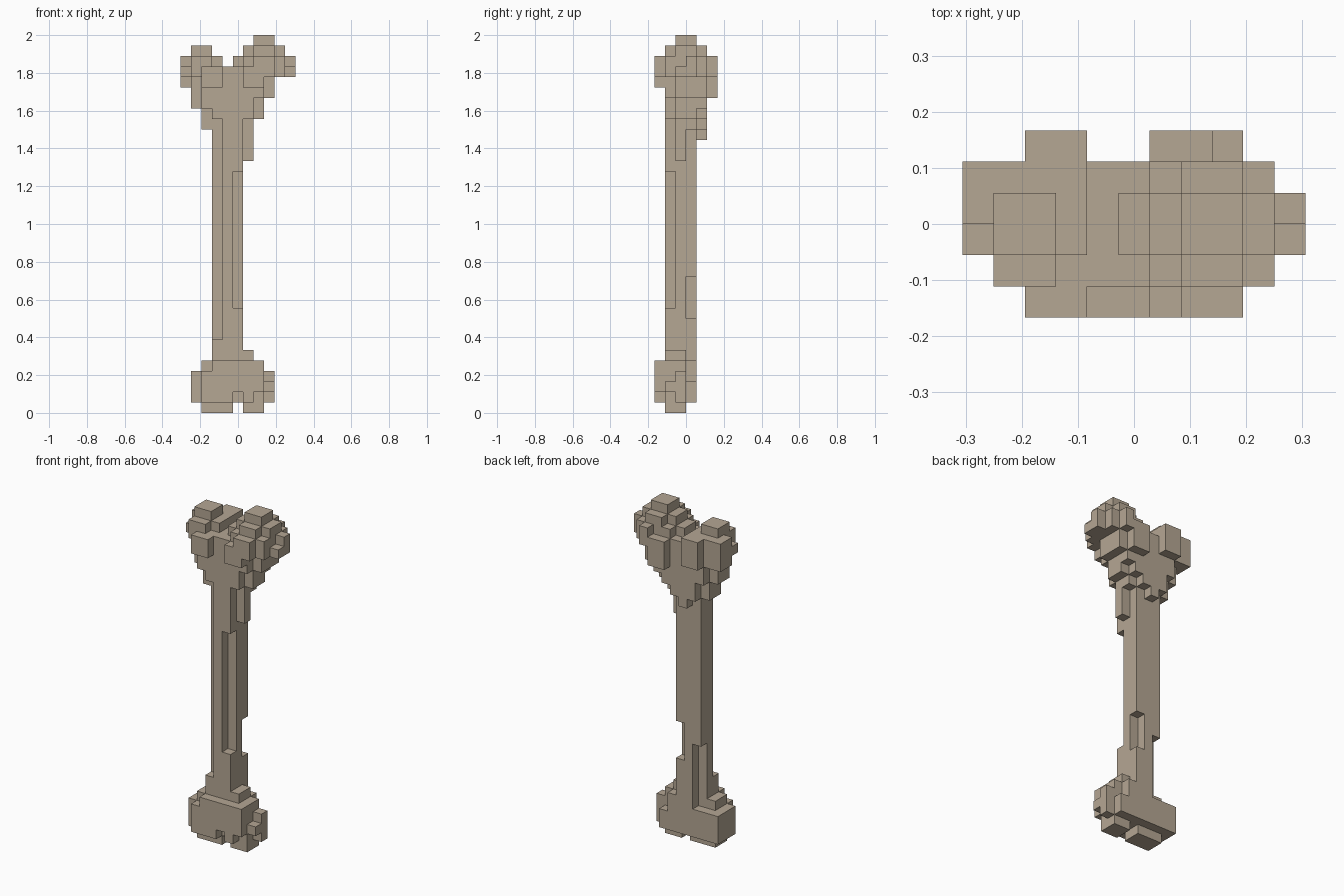
import bpy, bmesh
from itertools import product
from mathutils import Vector

cube = bpy.data.objects.get("Cube")
if cube:
    bpy.data.objects.remove(cube, do_unlink=True)

UNIT = 2 / 36                      # edge of one block
ORIGIN = Vector((-5.5, -3, 0))     # grid corner in blocks

bone = bpy.data.materials.new("weathered_bone")
bone.use_nodes = True
color = (0.46, 0.385, 0.295, 1)
bone.diffuse_color = color
bone.node_tree.nodes["Principled BSDF"].inputs["Base Color"].default_value = color


def box(x0, x1, y0, y1, z0, z1):
    return set(product(range(x0, x1), range(y0, y1), range(z0, z1)))


def fill(*boxes):
    return set().union(*(box(*b) for b in boxes))


# Shaft: square column with worn corners
shaft = box(3, 6, 1, 4, 5, 28)
shaft -= fill((5, 6, 1, 2, 10, 23),    # long front groove
              (3, 4, 1, 2, 7, 28),     # other front corner
              (5, 6, 3, 4, 9, 13),     # back nick
              (3, 4, 3, 4, 5, 11))     # lower back corner

# Lower head: two feet below a wide knuckle
lower = fill((2, 5, 1, 3, 0, 1), (6, 8, 1, 3, 0, 1),
             (2, 8, 0, 4, 1, 4), (3, 8, 0, 3, 4, 5),
             (2, 3, 1, 3, 4, 5), (4, 7, 3, 4, 4, 5),
             (1, 2, 1, 4, 1, 4),
             (8, 9, 1, 2, 2, 3), (8, 9, 2, 3, 1, 4),
             (6, 7, 1, 3, 5, 6))
lower -= fill((5, 6, 0, 1, 1, 2), (7, 8, 0, 1, 1, 2), (7, 8, 3, 4, 3, 4))

# Upper head: flaring neck
upper = fill((6, 7, 2, 3, 24, 28), (4, 5, 4, 5, 26, 27),
             (6, 7, 3, 4, 27, 28), (3, 6, 4, 5, 27, 28),
             (2, 3, 2, 4, 27, 29),
             (3, 7, 1, 5, 28, 29), (7, 8, 2, 4, 28, 29),
             (2, 7, 1, 5, 29, 30), (7, 8, 2, 5, 29, 30), (1, 2, 2, 4, 29, 30),
             (2, 8, 1, 5, 30, 33), (1, 2, 2, 4, 30, 31), (8, 9, 2, 5, 30, 32))
# Smaller knob
upper |= fill((1, 4, 1, 5, 31, 34), (2, 4, 0, 1, 31, 33), (2, 4, 5, 6, 31, 34),
              (0, 1, 3, 5, 31, 34), (0, 1, 2, 3, 32, 33),
              (1, 3, 2, 4, 34, 35))
upper -= fill((3, 4, 1, 2, 33, 34), (1, 2, 1, 2, 31, 32))
# Larger knob
upper |= fill((6, 10, 1, 5, 32, 34), (5, 6, 2, 4, 33, 34),
              (6, 7, 0, 1, 31, 33), (7, 8, 0, 1, 31, 34), (8, 9, 0, 1, 32, 34),
              (6, 8, 5, 6, 30, 33), (8, 9, 5, 6, 32, 34),
              (10, 11, 2, 3, 32, 33), (10, 11, 3, 4, 32, 34),
              (6, 10, 2, 4, 34, 35), (7, 9, 1, 5, 34, 35),
              (7, 9, 2, 4, 35, 36))

solid = shaft | lower | upper


def build(name, cells):
    """Skin the exposed sides of a set of blocks."""
    bm = bmesh.new()
    verts = {}

    def vert(p):
        key = tuple(round(c) for c in p)
        if key not in verts:
            verts[key] = bm.verts.new((Vector(key) + ORIGIN) * UNIT)
        return verts[key]

    for cell in sorted(cells):
        for axis, side in product(range(3), (0, 1)):
            near = list(cell)
            near[axis] += 2 * side - 1
            if tuple(near) in solid:
                continue
            start = Vector(cell)
            start[axis] += side
            u, v = Vector(), Vector()
            u[(axis + 1) % 3] = 1
            v[(axis + 2) % 3] = 1
            ring = [start, start + u, start + u + v, start + v]
            bm.faces.new([vert(p) for p in (ring if side else ring[::-1])])
    bmesh.ops.dissolve_limit(bm, angle_limit=0.01, verts=bm.verts, edges=bm.edges)
    mesh = bpy.data.meshes.new(name)
    bm.to_mesh(mesh)
    bm.free()
    mesh.materials.append(bone)
    bpy.context.collection.objects.link(bpy.data.objects.new(name, mesh))


build("bone_shaft", shaft - lower - upper)
build("lower_head", lower)
build("upper_head", upper)
